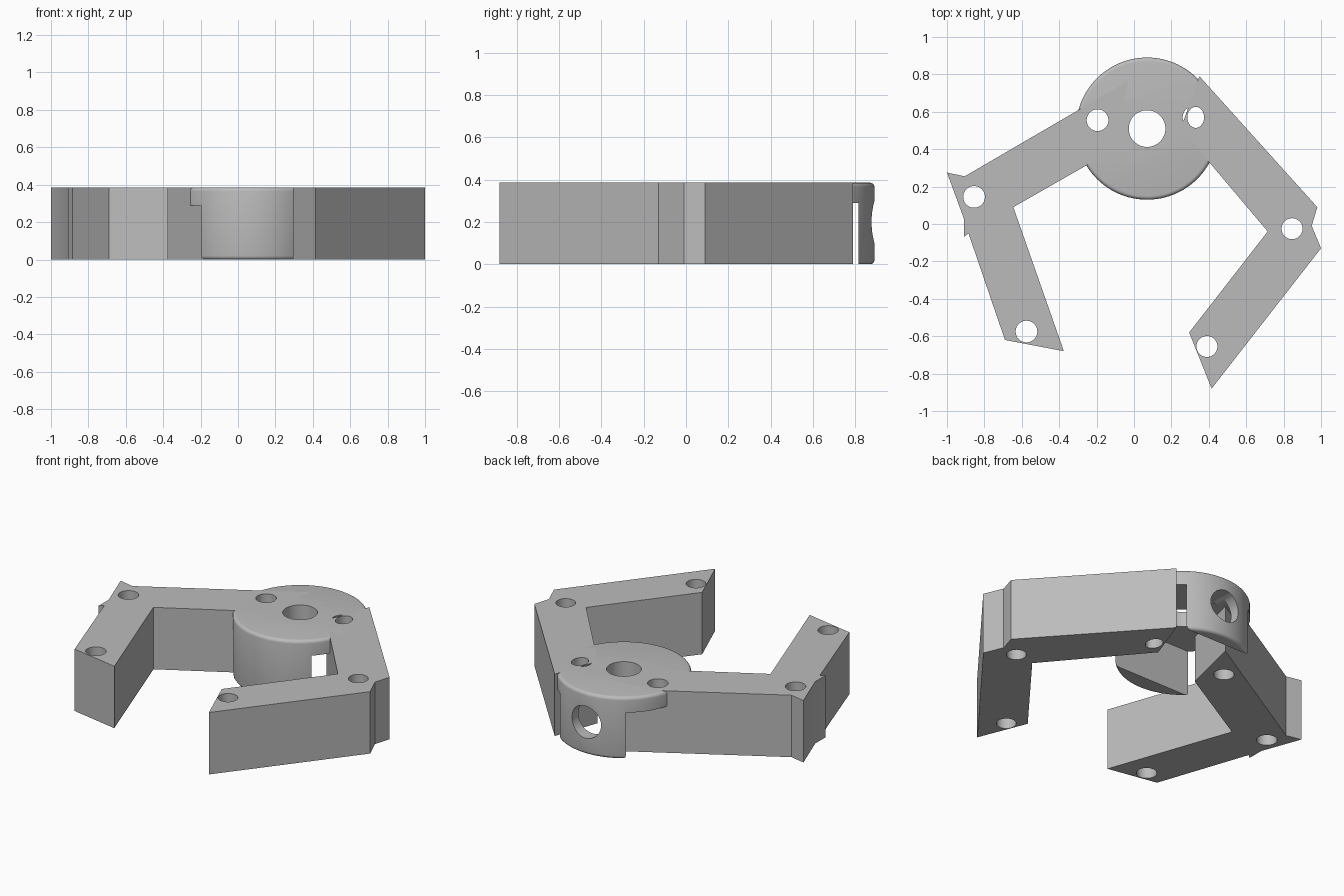
import bpy
import bmesh
from math import pi, radians

if "Cube" in bpy.data.objects:
    bpy.data.objects.remove(bpy.data.objects["Cube"], do_unlink=True)

HEIGHT = 0.385
HUB = (0.07, 0.51)
HUB_R = 0.38

grey = bpy.data.materials.new("plain grey")
grey.use_nodes = True
grey.diffuse_color = (0.5, 0.5, 0.5, 1)
grey.node_tree.nodes["Principled BSDF"].inputs["Base Color"].default_value = (0.5, 0.5, 0.5, 1)


def activate(obj):
    bpy.ops.object.select_all(action="DESELECT")
    obj.select_set(True)
    bpy.context.view_layer.objects.active = obj


def prism(name, outline):
    """Extrude a plan outline to the full height."""
    mesh = bpy.data.meshes.new(name)
    bm = bmesh.new()
    face = bm.faces.new([bm.verts.new((x, y, 0)) for x, y in outline])
    top = bmesh.ops.extrude_face_region(bm, geom=[face])["geom"]
    bmesh.ops.translate(bm, vec=(0, 0, HEIGHT),
                        verts=[v for v in top if isinstance(v, bmesh.types.BMVert)])
    bmesh.ops.recalc_face_normals(bm, faces=bm.faces)
    bm.to_mesh(mesh)
    bm.free()
    obj = bpy.data.objects.new(name, mesh)
    bpy.context.collection.objects.link(obj)
    mesh.materials.append(grey)
    return obj


def cylinder(name, x, y, z, radius, depth, rotation=(0, 0, 0), sides=48):
    bpy.ops.mesh.primitive_cylinder_add(vertices=sides, radius=radius, depth=depth,
                                        location=(x, y, z), rotation=rotation)
    obj = bpy.context.object
    obj.name = name
    obj.data.materials.append(grey)
    return obj


def cut(obj, cutter):
    """Subtract the cutter and discard it."""
    cutter.hide_render = True
    mod = obj.modifiers.new("cut", "BOOLEAN")
    mod.operation = "DIFFERENCE"
    mod.solver = "EXACT"
    mod.object = cutter
    activate(obj)
    bpy.ops.object.modifier_apply(modifier=mod.name)
    bpy.data.objects.remove(cutter, do_unlink=True)


def drill(obj, x, y, radius, squeeze=1.0):
    cutter = cylinder("drill", x, y, HEIGHT / 2, radius, 1)
    cutter.scale.x = squeeze
    cut(obj, cutter)


def smooth(obj):
    activate(obj)
    bpy.ops.object.shade_smooth_by_angle(angle=radians(35))


# Right finger: bent link with a stop notch at the elbow
right_finger = prism("right_finger", [
    (-0.12, 0.39), (-0.03, 0.765), (-0.905, 0.255), (-1, 0.275), (-0.91, 0.03),
    (-0.91, -0.07), (-0.885, -0.05), (-0.69, -0.62), (-0.375, -0.68), (-0.645, 0.09)])
for x, y in [(-0.195, 0.555), (-0.855, 0.145), (-0.575, -0.575)]:
    drill(right_finger, x, y, 0.058)

# Left finger
left_finger = prism("left_finger", [
    (0.25, 0.51), (0.35, 0.79), (0.98, 0.09), (0.95, -0.01), (1, -0.13),
    (0.415, -0.88), (0.295, -0.58), (0.715, -0.04)])
for x, y in [(0.845, -0.025), (0.39, -0.655)]:
    drill(left_finger, x, y, 0.056)
drill(left_finger, 0.33, 0.57, 0.056, 0.8)

# Hub: round cap with front and back walls, rounded rims
hub = cylinder("hub", *HUB, HEIGHT / 2, HUB_R, HEIGHT, sides=96)
bevel = hub.modifiers.new("rim", "BEVEL")
bevel.width = 0.02
bevel.segments = 4
bevel.limit_method = "ANGLE"
activate(hub)
bpy.ops.object.modifier_apply(modifier=bevel.name)

# Slot under the cap where the fingers swing
front, back, ceiling = 0.24, 0.815, 0.29
bpy.ops.mesh.primitive_cube_add(size=1, location=(HUB[0], (front + back) / 2, ceiling - 0.5))
slot = bpy.context.object
slot.name = "slot_cutter"
slot.scale = (2, back - front, 1)
cut(hub, slot)

# Shaft hole, pivot holes, and the round opening in the back wall
drill(hub, *HUB, 0.098)
drill(hub, -0.195, 0.555, 0.058)
drill(hub, 0.32, 0.57, 0.06)
cut(hub, cylinder("opening_cutter", HUB[0], 0.85, 0.2, 0.1, 0.2, (pi / 2, 0, 0)))

for part in (right_finger, left_finger, hub):
    smooth(part)
